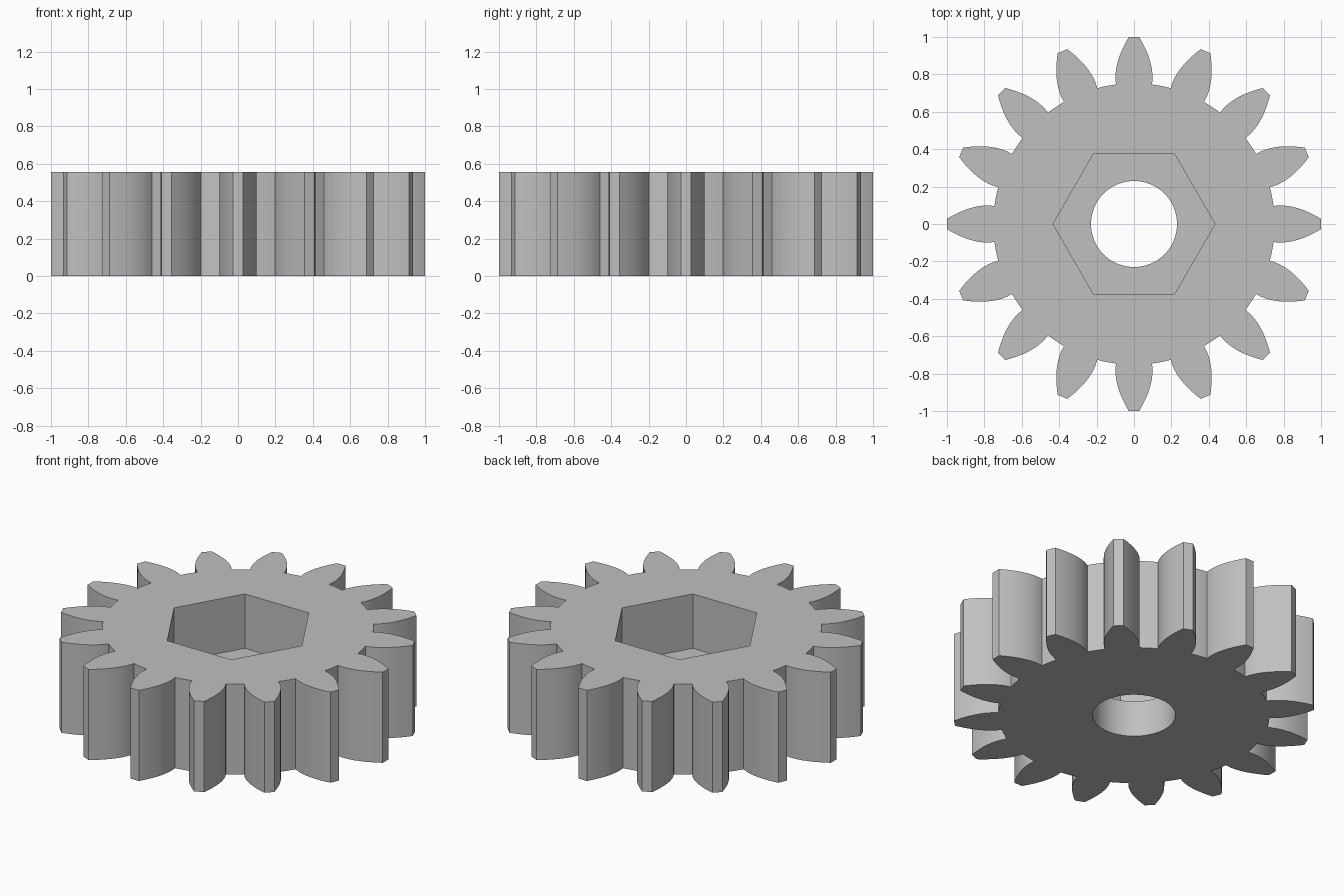
import bpy
import bmesh
import math
from mathutils import Vector, Matrix

cube = bpy.data.objects.get("Cube")
if cube:
    bpy.data.objects.remove(cube, do_unlink=True)

TEETH = 16
HEIGHT = 0.555
FLOOR = 0.222          # bottom of the hexagonal pocket
HOLE_R = 0.23
HEX_R = 0.433
FLANK_STEPS = 10
ROOT_STEPS = 4


def bezier(a, b, c, d, t):
    s = 1 - t
    return a * s**3 + b * 3 * s * s * t + c * 3 * s * t * t + d * t**3


def circle(radius, count):
    step = math.tau / count
    return [Vector((radius * math.cos(i * step), radius * math.sin(i * step)))
            for i in range(count)]


def gear_outline():
    # One curved tooth flank, root to tip, with the tooth pointing along +y
    ctrl = [Vector(p) for p in ((0.096, 0.746), (0.11, 0.83), (0.075, 0.92), (0.028, 1.0))]
    right = [bezier(*ctrl, i / FLANK_STEPS) for i in range(FLANK_STEPS + 1)]
    left = [Vector((-p.x, p.y)) for p in reversed(right)]
    # Root arc from this tooth to the next
    root_r = ctrl[0].length
    half = math.atan2(ctrl[0].x, ctrl[0].y)
    gap = math.tau / TEETH - 2 * half
    arc = [Matrix.Rotation(half + gap * i / ROOT_STEPS, 2) @ Vector((0, root_r))
           for i in range(1, ROOT_STEPS)]
    pitch = right + left + arc
    return [Matrix.Rotation(math.tau * k / TEETH, 2) @ p
            for k in range(TEETH) for p in pitch]


def add_loop(bm, points, z):
    verts = [bm.verts.new((p.x, p.y, z)) for p in points]
    edges = [bm.edges.new((v, verts[(i + 1) % len(verts)])) for i, v in enumerate(verts)]
    return verts, edges


def wall(bm, low, high):
    a, b = low[0], high[0]
    for i in range(len(a)):
        j = (i + 1) % len(a)
        bm.faces.new((a[i], a[j], b[j], b[i]))


def cap(bm, outer, inner):
    bmesh.ops.triangle_fill(bm, use_beauty=True, edges=outer[1] + inner[1])


bm = bmesh.new()
outline, hexagon, bore = gear_outline(), circle(HEX_R, 6), circle(HOLE_R, 64)
teeth_low, teeth_high = add_loop(bm, outline, 0), add_loop(bm, outline, HEIGHT)
hex_low, hex_high = add_loop(bm, hexagon, FLOOR), add_loop(bm, hexagon, HEIGHT)
bore_low, bore_high = add_loop(bm, bore, 0), add_loop(bm, bore, FLOOR)

# Flat faces: underside, pocket floor and top
cap(bm, teeth_low, bore_low)
cap(bm, hex_low, bore_high)
cap(bm, teeth_high, hex_high)

# Upright walls: teeth, hexagonal pocket and round bore
wall(bm, teeth_low, teeth_high)
wall(bm, hex_low, hex_high)
wall(bm, bore_low, bore_high)
bmesh.ops.recalc_face_normals(bm, faces=bm.faces[:])

mesh = bpy.data.meshes.new("spur_gear")
bm.to_mesh(mesh)
bm.free()
gear = bpy.data.objects.new("spur_gear", mesh)
bpy.context.collection.objects.link(gear)

# Plain grey material
grey = bpy.data.materials.new("light_grey")
grey.use_nodes = True
colour = (0.53, 0.53, 0.53, 1)
grey.diffuse_color = colour
grey.node_tree.nodes["Principled BSDF"].inputs["Base Color"].default_value = colour
mesh.materials.append(grey)

# Smooth flanks and bore, crisp rims
bpy.ops.object.select_all(action="DESELECT")
gear.select_set(True)
bpy.context.view_layer.objects.active = gear
bpy.ops.object.shade_smooth_by_angle(angle=math.radians(25))
